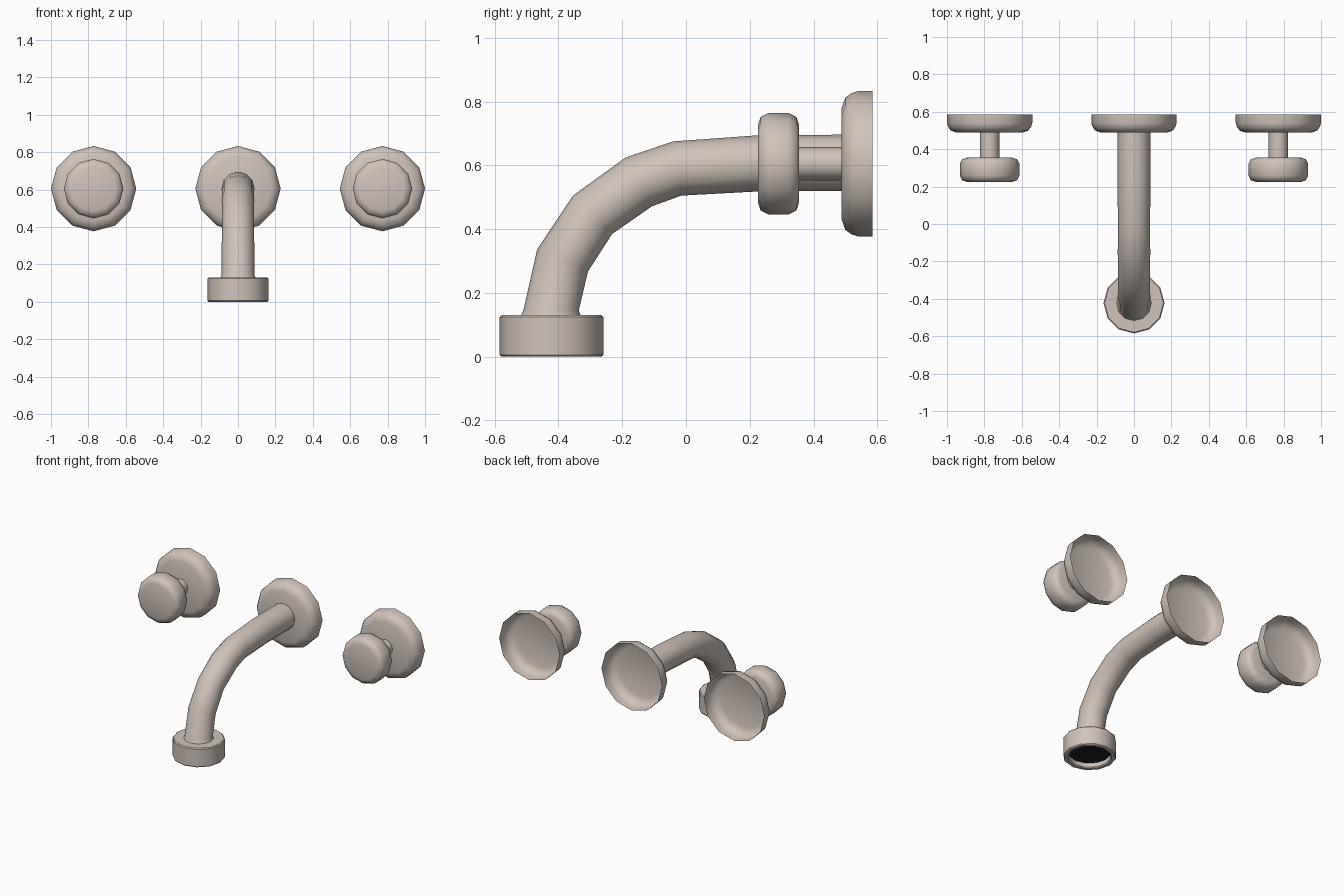
import bpy, bmesh, math
from mathutils import Vector

if "Cube" in bpy.data.objects:
    bpy.data.objects.remove(bpy.data.objects["Cube"])


def material(name, rgb):
    m = bpy.data.materials.new(name)
    m.diffuse_color = (*rgb, 1)
    m.use_nodes = True
    m.node_tree.nodes["Principled BSDF"].inputs["Base Color"].default_value = m.diffuse_color
    return m


METAL = material("warm_nickel", (0.63, 0.55, 0.495))
DARK = material("dark_outlet", (0.015, 0.015, 0.015))
SIDES = 12


def skin(name, rings, mat, angle=50):
    """Join rings of points into a smooth tube; a one-point ring closes an end."""
    bm = bmesh.new()
    vr = [[bm.verts.new(p) for p in ring] for ring in rings]
    for a, b in zip(vr, vr[1:]):
        for i in range(SIDES):
            j = (i + 1) % SIDES
            if len(a) == 1:
                bm.faces.new((a[0], b[j], b[i]))
            elif len(b) == 1:
                bm.faces.new((a[i], a[j], b[0]))
            else:
                bm.faces.new((a[i], a[j], b[j], b[i]))
    bmesh.ops.recalc_face_normals(bm, faces=bm.faces)
    me = bpy.data.meshes.new(name)
    bm.to_mesh(me)
    bm.free()
    me.materials.append(mat)
    ob = bpy.data.objects.new(name, me)
    bpy.context.collection.objects.link(ob)
    bpy.ops.object.select_all(action='DESELECT')
    ob.select_set(True)
    bpy.context.view_layer.objects.active = ob
    bpy.ops.object.shade_smooth_by_angle(angle=math.radians(angle))
    return ob


def ring(centre, u, v, r):
    if r == 0:
        return [centre]
    return [centre + r * (u * math.cos(k) + v * math.sin(k))
            for k in (2 * math.pi * i / SIDES for i in range(SIDES))]


X, Y, Z = Vector((1, 0, 0)), Vector((0, 1, 0)), Vector((0, 0, 1))
AXIS_Z = 0.605


def lathe_y(name, x, profile):
    """Revolve (radius, y) points around a front-to-back axis."""
    return skin(name, [ring(Vector((x, y, AXIS_Z)), X, Z, r) for r, y in profile], METAL)


# Wall flanges (open at the back), stems and knobs
flange = [(0.228, 0.585), (0.228, 0.54), (0.222, 0.52), (0.208, 0.5), (0.175, 0.488), (0, 0.488)]
knob = [(0, 0.355), (0.12, 0.355), (0.147, 0.346), (0.159, 0.322),
        (0.159, 0.258), (0.147, 0.234), (0.12, 0.225), (0, 0.225)]
stem = [(0.052, 0.488), (0.052, 0.355)]
lathe_y("spout_flange", 0, flange)
for side, x in (("left", -0.772), ("right", 0.772)):
    lathe_y(side + "_flange", x, flange)
    lathe_y(side + "_stem", x, stem)
    lathe_y(side + "_knob", x, knob)

# Curved spout: (y, z, radius) along its centre line
path = [(0.488, 0.608, 0.088), (0.24, 0.607, 0.088), (-0.028, 0.59, 0.086),
        (-0.148, 0.548, 0.087), (-0.293, 0.445, 0.086), (-0.387, 0.302, 0.087),
        (-0.423, 0.145, 0.087), (-0.424, 0.128, 0.094)]
pts = [Vector((0, y, z)) for y, z, r in path]
rings = []
for i, p in enumerate(pts):
    t = (pts[min(i + 1, len(pts) - 1)] - pts[max(i - 1, 0)]).normalized()
    if i == 0:
        t = -Y
    if i >= len(pts) - 2:
        t = -Z
    rings.append(ring(p, X, X.cross(t), path[i][2]))
skin("spout", rings, METAL)

# Outlet collar with recessed dark opening
C = Vector((0, -0.422, 0))
collar = [(0, 0.13), (0.157, 0.13), (0.163, 0.124), (0.163, 0.006), (0.157, 0),
          (0.138, 0), (0.131, 0.006), (0.131, 0.036)]
skin("outlet_collar", [ring(C + Z * z, X, Y, r) for r, z in collar], METAL, 40)
skin("outlet_opening", [ring(C + Z * 0.034, X, Y, r) for r in (0, 0.131)], DARK)
